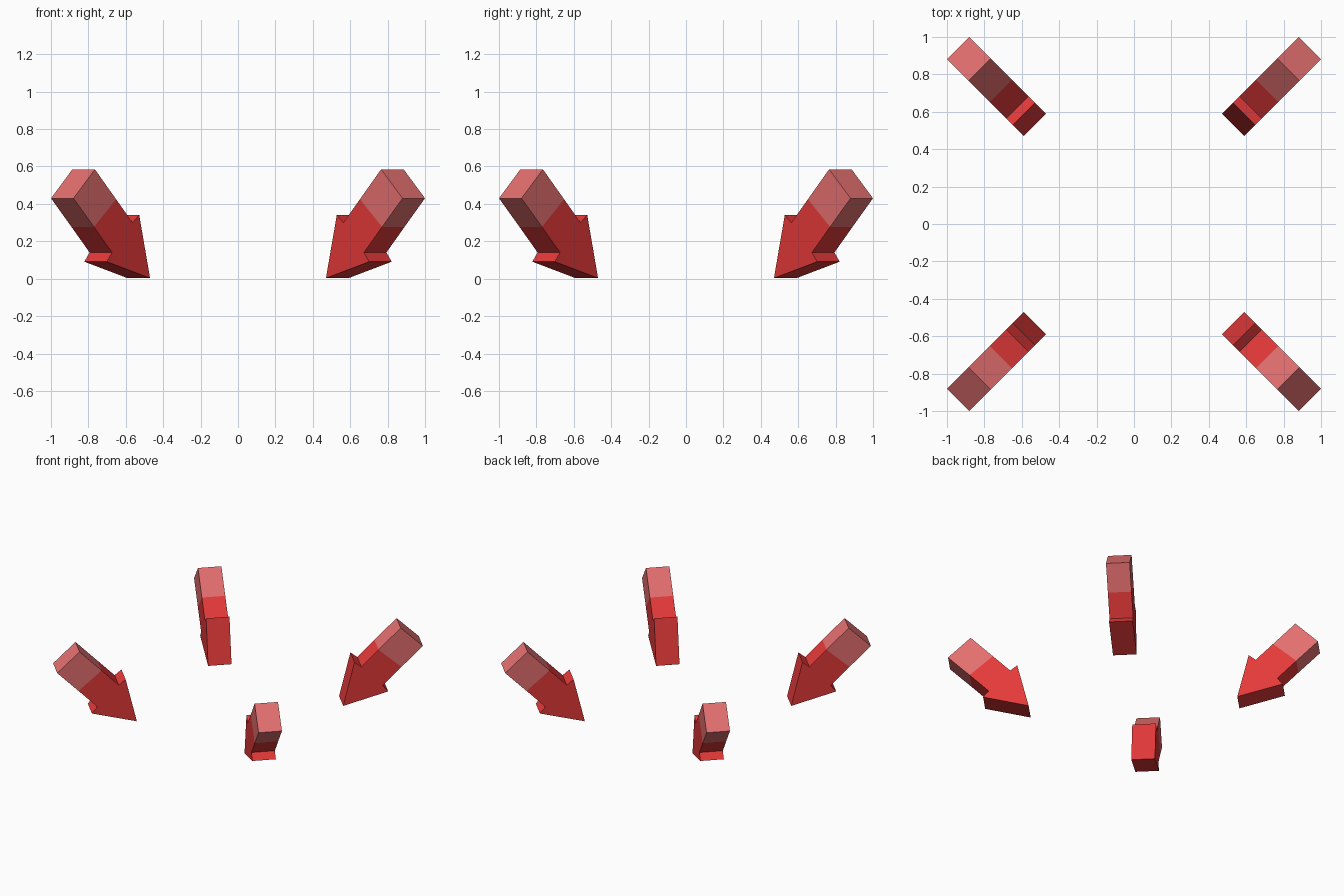
import bpy, bmesh, math
from mathutils import Matrix

if "Cube" in bpy.data.objects:
    bpy.data.objects.remove(bpy.data.objects["Cube"])


def material(name, color):
    m = bpy.data.materials.new(name)
    m.diffuse_color = (*color, 1)
    m.use_nodes = True
    m.node_tree.nodes["Principled BSDF"].inputs["Base Color"].default_value = m.diffuse_color
    return m


red = material("red", (0.78, 0.041, 0.041))
pink = material("light_red", (0.78, 0.160, 0.160))

# Arrow outline as (distance from centre, height), all in one vertical plane
OUTLINE = [
    (1.167, 0.585), (1.007, 0.425),                  # upper edge: tail, colour seam
    (0.882, 0.300), (0.832, 0.341), (0.750, 0.003),  # notch, barb, tip
    (1.077, 0.091), (1.037, 0.140),                  # lower barb, notch
    (1.174, 0.277), (1.329, 0.430),                  # lower edge: seam, tail
]
TAIL = [0, 1, 7, 8]
HEAD = [1, 2, 3, 4, 5, 6, 7]
HALF = 0.085  # half thickness


def arrow(name, angle):
    bm = bmesh.new()
    near = [bm.verts.new((r, -HALF, z)) for r, z in OUTLINE]
    far = [bm.verts.new((r, HALF, z)) for r, z in OUTLINE]
    # flat sides, split into tail and head
    for loop, mat in ((TAIL, 1), (HEAD, 0)):
        for side in (near, far):
            bm.faces.new([side[i] for i in loop]).material_index = mat
    # rim; edges around the tail are light red
    n = len(OUTLINE)
    for i in range(n):
        j = (i + 1) % n
        f = bm.faces.new((near[i], near[j], far[j], far[i]))
        f.material_index = 1 if i in TAIL and j in TAIL else 0
    bmesh.ops.recalc_face_normals(bm, faces=bm.faces)
    bm.transform(Matrix.Rotation(angle, 4, 'Z'))
    me = bpy.data.meshes.new(name)
    bm.to_mesh(me)
    bm.free()
    me.materials.append(red)
    me.materials.append(pink)
    bpy.context.collection.objects.link(bpy.data.objects.new(name, me))


# Four arrows on the diagonals, pointing down and inward
for k, corner in enumerate(("back_right", "back_left", "front_left", "front_right")):
    arrow("arrow_" + corner, math.radians(45 + 90 * k))
